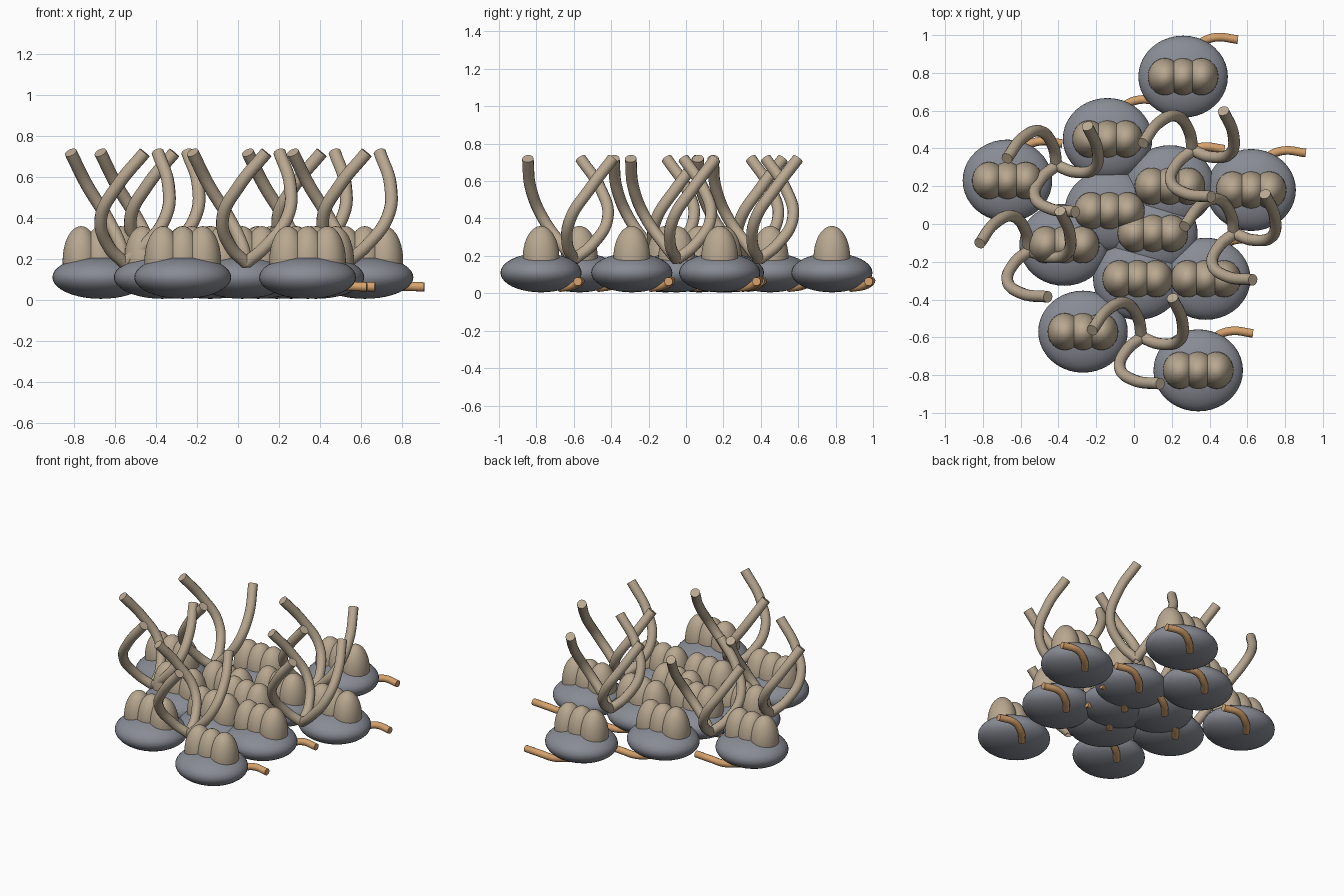
import bpy
from math import radians, cos, sin
from mathutils import Vector

if "Cube" in bpy.data.objects:
    bpy.data.objects.remove(bpy.data.objects["Cube"], do_unlink=True)


def material(name, rgb):
    m = bpy.data.materials.new(name)
    m.use_nodes = True
    m.diffuse_color = (*rgb, 1)
    m.node_tree.nodes["Principled BSDF"].inputs["Base Color"].default_value = (*rgb, 1)
    return m


TAN = material("warm tan", (0.48, 0.39, 0.28))
GREY = material("slate grey", (0.25, 0.26, 0.30))
ORANGE = material("soft orange", (0.67, 0.36, 0.15))


def smooth(obj):
    bpy.ops.object.select_all(action="DESELECT")
    obj.select_set(True)
    bpy.context.view_layer.objects.active = obj
    bpy.ops.object.shade_smooth_by_angle(angle=radians(40))


def ellipsoid(name, size, mat):
    """Smooth ellipsoid mesh with the radii baked in, to be shared by copies."""
    bpy.ops.mesh.primitive_uv_sphere_add(segments=40, ring_count=20, radius=1)
    obj = bpy.context.object
    for v in obj.data.vertices:
        v.co = Vector(a * b for a, b in zip(v.co, size))
    obj.data.materials.append(mat)
    smooth(obj)
    mesh = obj.data
    mesh.name = name
    bpy.data.objects.remove(obj)
    return mesh


def tube(name, points, radius, mat):
    """Capped round tube mesh along a smooth path."""
    curve = bpy.data.curves.new(name + "_path", "CURVE")
    curve.dimensions = "3D"
    curve.bevel_depth = radius
    curve.bevel_resolution = 4
    curve.resolution_u = 8
    curve.use_fill_caps = True
    spline = curve.splines.new("BEZIER")
    spline.bezier_points.add(len(points) - 1)
    for bp, p in zip(spline.bezier_points, points):
        bp.co = p
        bp.handle_left_type = bp.handle_right_type = "AUTO"
    helper = bpy.data.objects.new(name + "_path", curve)
    bpy.context.collection.objects.link(helper)
    bpy.context.view_layer.update()
    deps = bpy.context.evaluated_depsgraph_get()
    mesh = bpy.data.meshes.new_from_object(helper.evaluated_get(deps))
    bpy.data.objects.remove(helper)
    mesh.name = name
    mesh.materials.clear()
    mesh.materials.append(mat)
    obj = bpy.data.objects.new(name, mesh)
    bpy.context.collection.objects.link(obj)
    smooth(obj)
    bpy.data.objects.remove(obj)
    return mesh


def place(name, mesh, location, turn=0):
    obj = bpy.data.objects.new(name, mesh)
    obj.location = location
    obj.rotation_euler.z = turn
    bpy.context.collection.objects.link(obj)


# Shared part shapes
body = ellipsoid("body", (0.237, 0.217, 0.105), GREY)
bump = ellipsoid("bump", (0.09, 0.098, 0.17), TAN)
tail = tube("tail", [(0.02, 0.1, 0.03), (0.09, 0.175, 0.042),
                     (0.17, 0.208, 0.064), (0.29, 0.196, 0.063)], 0.023, ORANGE)

# Rising spiral stalk: radius, angle and height along its path
stalk_path = [(0, 100, 0.18), (0.1, 100, 0.26), (0.2, 115, 0.40),
              (0.232, 142, 0.56), (0.265, 172, 0.72)]
stalk = tube("stalk", [(r * cos(radians(a)), r * sin(radians(a)), z)
                       for r, a, z in stalk_path], 0.031, TAN)

# Pebble bodies, each with three bumps and a tail
pebbles = [(0.26, 0.78), (-0.14, 0.45), (-0.67, 0.23), (0.19, 0.20),
           (0.62, 0.18), (-0.13, 0.07), (-0.37, -0.11), (0.10, -0.05),
           (0.02, -0.29), (0.38, -0.29), (-0.27, -0.57), (0.34, -0.775)]
for i, (x, y) in enumerate(pebbles, 1):
    place(f"body_{i}", body, (x, y, 0.11))
    for k in (-1, 0, 1):
        place(f"bump_{i}_{k + 2}", bump, (x + 0.097 * k, y, 0.19))
    place(f"tail_{i}", tail, (x, y, 0))

# Clusters of three stalks sharing a root
clusters = [(0.31, 0.39), (-0.41, 0.31), (-0.555, -0.14), (0.53, -0.05), (0.04, -0.60)]
for i, (x, y) in enumerate(clusters, 1):
    for k in range(3):
        place(f"stalk_{i}_{k + 1}", stalk, (x, y, 0), radians(120 * k))
